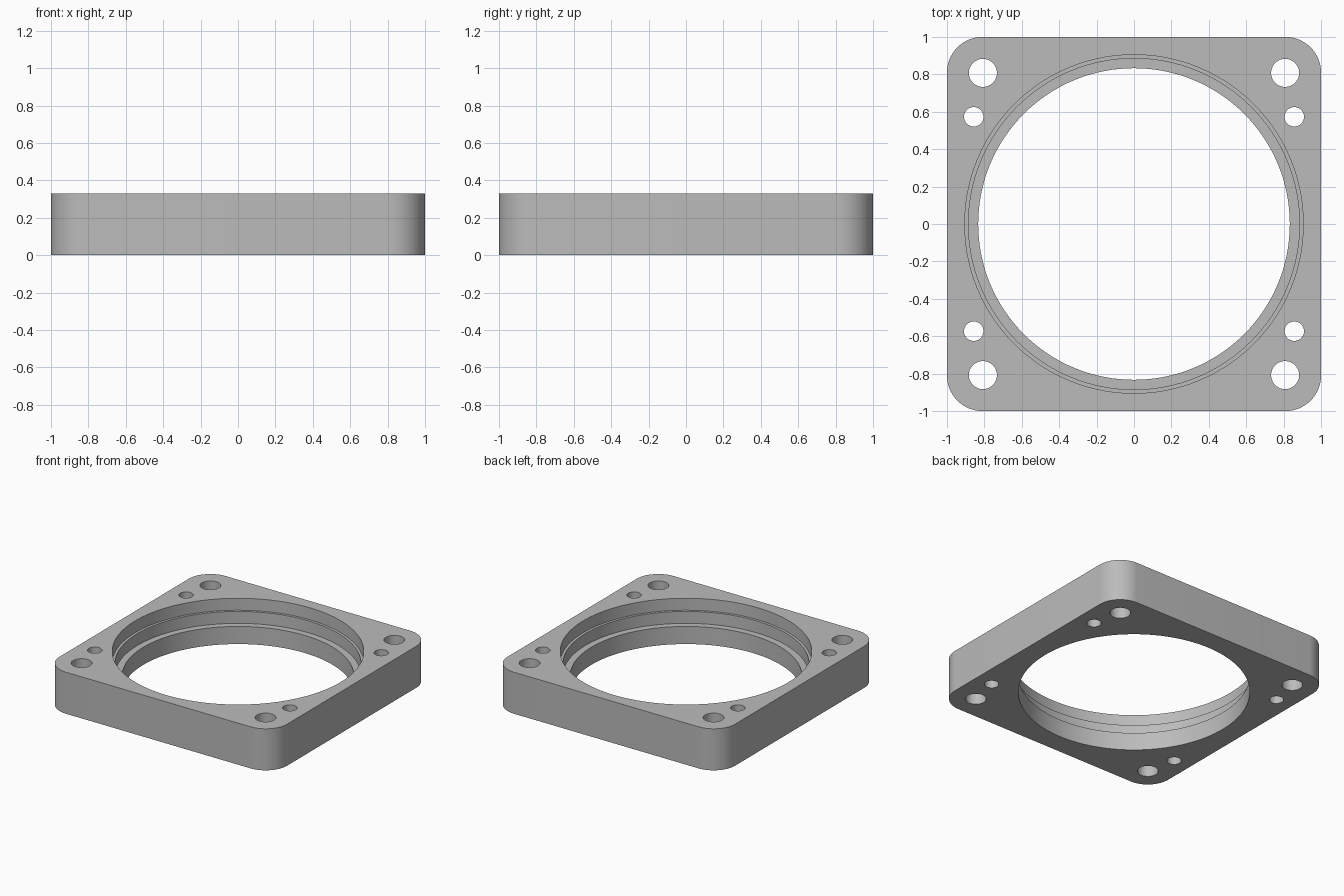
import bpy
import bmesh
from math import sin, cos, pi, radians

HEIGHT = 0.33
CORNER = 0.19
OVER = 0.05      # how far cutters reach past the plate

cube = bpy.data.objects.get("Cube")
if cube:
    bpy.data.objects.remove(cube, do_unlink=True)

# Single grey finish
grey = bpy.data.materials.new("plain_grey")
grey.use_nodes = True
colour = (0.5, 0.5, 0.5, 1)
grey.diffuse_color = colour
grey.node_tree.nodes["Principled BSDF"].inputs["Base Color"].default_value = colour


def add_lathe(bm, x, y, profile, segments):
    """Add a closed solid turned about a vertical axis from (radius, z) pairs."""
    rings = []
    for r, z in profile:
        rings.append([bm.verts.new((x + r * cos(2 * pi * i / segments),
                                    y + r * sin(2 * pi * i / segments), z))
                      for i in range(segments)])
    for low, high in zip(rings, rings[1:]):
        for i in range(segments):
            j = (i + 1) % segments
            bm.faces.new((low[i], low[j], high[j], high[i]))
    bm.faces.new(rings[0][::-1])
    bm.faces.new(rings[-1])


def make_object(name, bm):
    bmesh.ops.recalc_face_normals(bm, faces=bm.faces[:])
    mesh = bpy.data.meshes.new(name)
    bm.to_mesh(mesh)
    bm.free()
    mesh.materials.append(grey)
    obj = bpy.data.objects.new(name, mesh)
    bpy.context.collection.objects.link(obj)
    return obj


# Square plate with rounded corners
bm = bmesh.new()
steps = 16
outline = []
for k, (sx, sy) in enumerate([(1, 1), (-1, 1), (-1, -1), (1, -1)]):
    for i in range(steps + 1):
        a = (k + i / steps) * pi / 2
        outline.append(bm.verts.new((sx * (1 - CORNER) + CORNER * cos(a),
                                     sy * (1 - CORNER) + CORNER * sin(a), 0)))
base = bm.faces.new(outline)
top = bmesh.ops.extrude_face_region(bm, geom=[base])
bmesh.ops.translate(bm, vec=(0, 0, HEIGHT),
                    verts=[v for v in top["geom"] if isinstance(v, bmesh.types.BMVert)])
plate = make_object("mounting_plate", bm)

# Stepped centre bore and the corner holes
bm = bmesh.new()
add_lathe(bm, 0, 0, [(0.833, -OVER), (0.833, 0.14), (0.885, 0.14), (0.885, 0.235),
                     (0.905, 0.235), (0.905, HEIGHT + OVER)], 128)
for sx in (-1, 1):
    for sy in (-1, 1):
        for x, y, r in [(0.808, 0.808, 0.075), (0.857, 0.573, 0.052)]:
            add_lathe(bm, sx * x, sy * y, [(r, -OVER), (r, HEIGHT + OVER)], 48)
cutter = make_object("hole_cutter", bm)
cutter.hide_render = True

# Cut, then drop the helper
cut = plate.modifiers.new("holes", 'BOOLEAN')
cut.operation = 'DIFFERENCE'
cut.solver = 'EXACT'
cut.object = cutter
bpy.ops.object.select_all(action='DESELECT')
plate.select_set(True)
bpy.context.view_layer.objects.active = plate
bpy.ops.object.modifier_apply(modifier=cut.name)
bpy.data.objects.remove(cutter, do_unlink=True)
bpy.ops.object.shade_smooth_by_angle(angle=radians(30))
